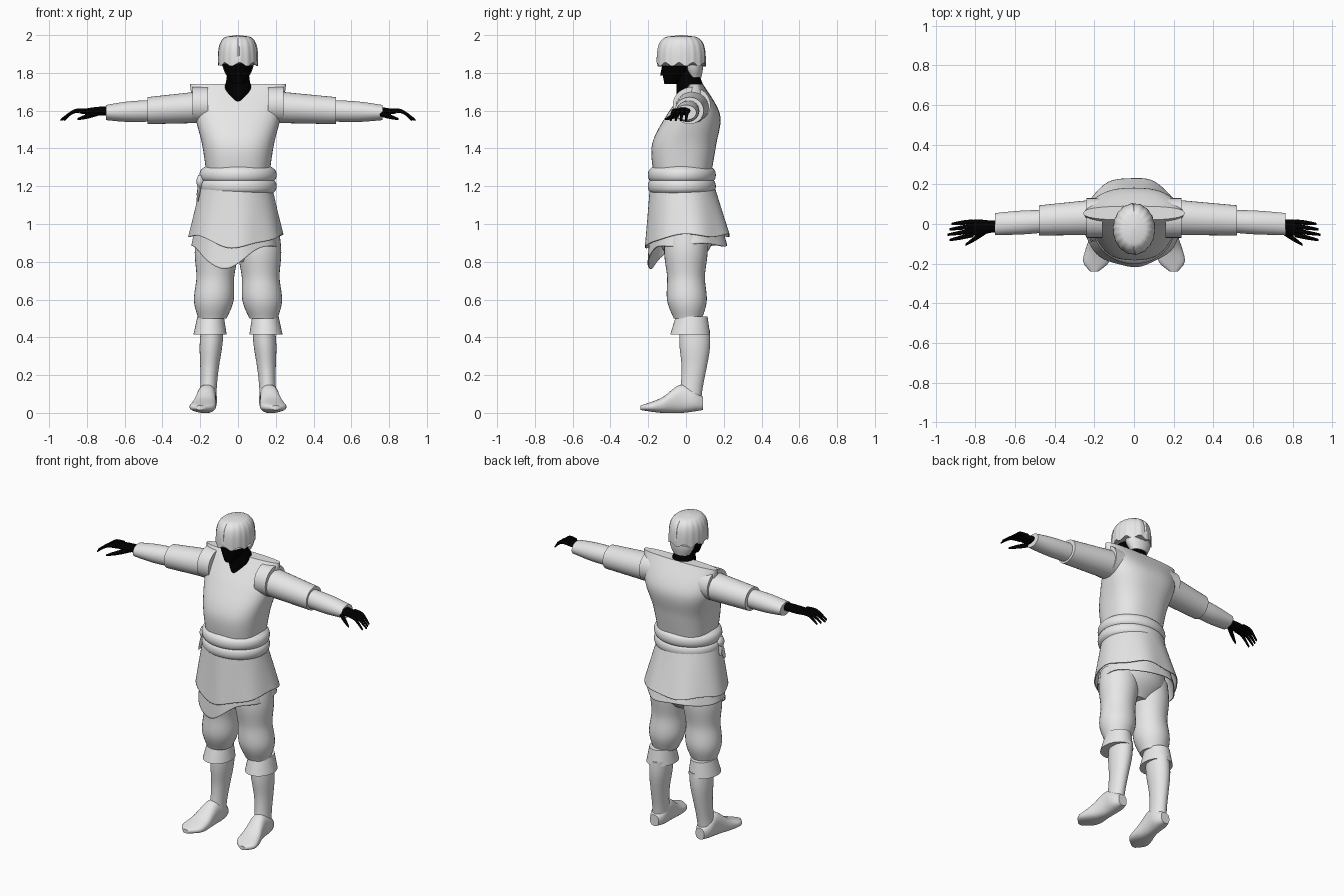
import bpy
import bmesh
from math import sin, cos, pi, atan2, radians
from mathutils import Vector

cube = bpy.data.objects.get("Cube")
if cube:
    bpy.data.objects.remove(cube, do_unlink=True)


def make_material(name, value):
    material = bpy.data.materials.new(name)
    material.use_nodes = True
    colour = (value, value, value, 1)
    material.diffuse_color = colour
    shader = material.node_tree.nodes["Principled BSDF"]
    shader.inputs["Base Color"].default_value = colour
    return material


CLOTH = make_material("light_grey", 0.8)
SKIN = make_material("black", 0.0)


def sample(keys, t):
    """Read a smooth curve through evenly spaced keys at t from start to end."""
    last = len(keys) - 1
    index = min(int(t * last), last - 1)
    f = t * last - index
    before, after = keys[max(index - 1, 0)], keys[min(index + 2, last)]
    start, end = keys[index], keys[index + 1]
    return (start + (end - before) * (f / 2)
            + (before * 2 - start * 5 + end * 4 - after) * (f ** 2 / 2)
            + (start * 3 - before - end * 3 + after) * (f ** 3 / 2))


def loft(name, path, widths, depths=1.0, axis="z", material=CLOTH, side=1,
         count=32, rings=24, power=2.0, warp=None, shell=0):
    """Skin oval rings along a path; depths is a list or a ratio of the widths."""
    u, v = {"x": (1, 2), "y": (0, 2), "z": (0, 1)}[axis]
    path = [Vector(point) for point in path]
    if isinstance(depths, float):
        depths = [width * depths for width in widths]
    bm = bmesh.new()
    loops = []
    for ring in range(rings + 1):
        t = ring / rings
        radii = (sample(widths, t), sample(depths, t))
        loop = []
        for i in range(count):
            angle = 2 * pi * i / count
            co = sample(path, t)
            for index, wave, radius in zip((u, v), (cos(angle), sin(angle)), radii):
                reach = radius * abs(wave) ** (2 / power)
                co[index] += reach if wave > 0 else -reach
            if warp:
                co = warp(co)
            co.x *= side
            loop.append(bm.verts.new(co))
        loops.append(loop)
    for low, high in zip(loops, loops[1:]):
        for i in range(count):
            j = (i + 1) % count
            bm.faces.new((low[i], low[j], high[j], high[i]))
    if not shell:
        bm.faces.new(loops[0])
        bm.faces.new(loops[-1])
    bmesh.ops.recalc_face_normals(bm, faces=bm.faces)
    mesh = bpy.data.meshes.new(name)
    bm.to_mesh(mesh)
    bm.free()
    mesh.materials.append(material)
    obj = bpy.data.objects.new(name, mesh)
    bpy.context.collection.objects.link(obj)
    if shell:
        obj.modifiers.new("shell", "SOLIDIFY").thickness = shell
    bpy.ops.object.select_all(action="DESELECT")
    obj.select_set(True)
    bpy.context.view_layer.objects.active = obj
    bpy.ops.object.shade_smooth_by_angle(angle=radians(50))


# Tunic body, with broad flat shoulders
loft("tunic_body",
     [(0, -.02, 1.25), (0, -.01, 1.42), (0, .04, 1.58), (0, .055, 1.74)],
     [.165, .19, .23, .255], [.15, .17, .14, .035], power=2.5, count=48)

# Tunic skirts: an outer layer and a longer, pointed under layer
SKIRT_TOP, SKIRT_HEM = 1.2, .93


def outer_hem(angle):
    return .94 - .065 * max(0, cos(angle)) ** 3 + .008 * sin(5 * angle)


def under_hem(angle):
    return .89 - .12 * max(0, cos(angle + .35)) ** 3 + .008 * sin(4 * angle)


def hang(hem):
    def warp(co):
        angle = atan2(co.x, -co.y)
        t = (SKIRT_TOP - co.z) / (SKIRT_TOP - SKIRT_HEM)
        fold = 1 + .018 * t * sin(7 * angle + 1)
        return Vector((co.x * fold, co.y * fold,
                       SKIRT_TOP + t * (hem(angle) - SKIRT_TOP)))
    return warp


for layer, inset, hem in (("outer", 0, outer_hem), ("under", .016, under_hem)):
    loft("skirt_" + layer, [(-.01, -.02, SKIRT_TOP), (-.01, .01, SKIRT_HEM)],
         [.19 - inset, .25 - inset], .9, count=64, warp=hang(hem), shell=.006)

# Sash: two rolls of cloth with a knot and hanging ends
for roll, bottom in (("upper", 1.21), ("lower", 1.15)):
    loft("sash_" + roll, [(0, -.022, bottom), (0, -.022, bottom + .1)],
         [.165, .2, .2, .165], .88, count=48)
loft("sash_knot", [(-.2, -.06, 1.19), (-.2, -.06, 1.26)], [.01, .02, .01], 1.4)
for end, y, bottom in (("front", -.08, 1.12), ("rear", -.04, 1.15)):
    loft("sash_end_" + end, [(-.2, -.06, 1.22), (-.215, y, bottom)],
         [.008, .008, .005], 2.0, count=12)

# Seat of the trousers
loft("trouser_seat", [(0, 0, .8), (0, 0, 1.15)], [.1, .2, .19, .17], .7)

# Legs and boots
for label, side in (("left", 1), ("right", -1)):
    loft(label + "_trouser_leg", [(.11, 0, .95), (.12, 0, .72), (.135, .01, .5)],
         [.11, .115, .1, .105, .075], side=side)
    loft(label + "_cuff", [(.145, .03, .51), (.148, .022, .415)],
         [.07, .088], 1.2, side=side)
    loft(label + "_boot_shaft", [(.137, .046, .44), (.15, .044, .25), (.16, .018, .06)],
         [.06, .06, .05, .044, .046], 1.35, side=side)
    loft(label + "_boot_foot",
         [(.16, .09, .05), (.165, -.02, .075), (.18, -.13, .04), (.2, -.24, .027)],
         [.03, .05, .05, .055, .065, .065, .02], [.035, .075, .04, .012],
         axis="y", side=side, power=2.4)

# Arms; the sleeve lengths differ a little from side to side
for label, side, elbow, wrist in (("left", 1, .52, .765), ("right", -1, .48, .7)):
    loft(label + "_armhole", [(.16, .03, 1.63), (.24, .03, 1.63)],
         [.1, .1], .95, axis="x", side=side)
    loft(label + "_upper_sleeve", [(.18, .035, 1.62), (elbow, .018, 1.6)],
         [.09, .076], .94, axis="x", side=side)
    loft(label + "_lower_sleeve", [(elbow - .05, .015, 1.6), (wrist, 0, 1.59)],
         [.056, .06, .055], [.056, .055, .04], axis="x", side=side)

    # Hand with four fingers and a thumb
    loft(label + "_hand", [(.66, -.01, 1.6), (.84, -.02, 1.595)],
         [.03, .03, .04, .036], [.025, .022, .01],
         axis="x", material=SKIN, side=side, count=20)
    for finger, name in enumerate(("little", "ring", "middle", "index")):
        root = .012 - .022 * finger
        tip = -.027 * finger
        reach = .94 - .01 * abs(finger - 2)
        loft(label + "_" + name + "_finger",
             [(.81, root, 1.6), (.87, (root + tip) / 2, 1.595), (reach, tip, 1.55)],
             [.012, .011, .006], axis="x", material=SKIN, side=side, count=10)
    loft(label + "_thumb", [(.73, -.025, 1.59), (.85, -.105, 1.555)],
         [.014, .014, .006], axis="x", material=SKIN, side=side, count=10)

# Neck, head and nose
loft("neck", [(0, .03, 1.6), (0, .025, 1.71), (0, 0, 1.82)],
     [.03, .04, .07, .06, .06], [.05, .08, .075, .065, .065], material=SKIN)
loft("head", [(0, -.08, 1.74), (0, -.045, 1.81), (0, -.03, 1.88), (0, -.03, 1.95)],
     [.03, .07, .085, .06], 1.15, material=SKIN)
loft("nose", [(0, -.12, 1.785), (0, -.12, 1.84)], [.017, .006],
     material=SKIN, count=12)

# Hair: a combed cap with a centre parting, and a nape
CROWN = Vector((0, -.025, 2))


def comb(co):
    offset = co - CROWN
    angle = atan2(offset.x, -offset.y)
    scale = 1 + .012 * sin(18 * angle)
    if abs(co.x) < .004 and co.z > 1.88:
        scale -= .05
    fringe = .01 * sin(9 * angle + 1) if co.z < 1.86 else 0
    return CROWN + Vector((offset.x * scale, offset.y * scale, offset.z + fringe))


dome = [.004 + .102 * (1 - (i / 12) ** 4) ** .5 for i in range(13)]
loft("hair_cap", [(0, CROWN.y, 1.845), CROWN], dome, 1.22, count=96, warp=comb)
loft("hair_nape", [(0, .045, 1.775), (0, .03, 1.88)], [.055, .08, .09], .65)
